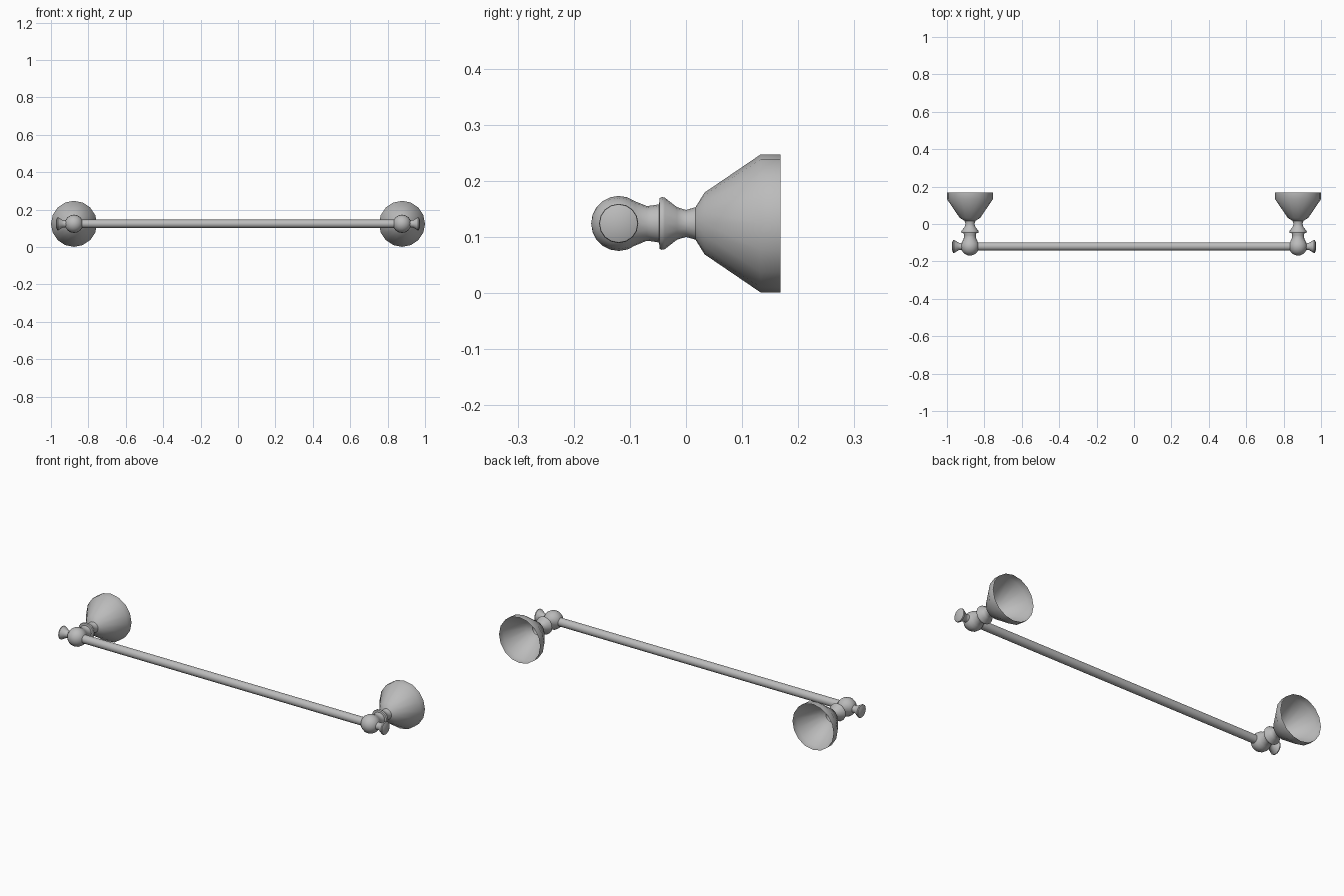
import bpy
import math
from mathutils import Vector

cube = bpy.data.objects.get("Cube")
if cube:
    bpy.data.objects.remove(cube, do_unlink=True)

metal = bpy.data.materials.new("satin grey metal")
metal.use_nodes = True
GREY = (0.5, 0.5, 0.5, 1)
metal.diffuse_color = GREY
metal.node_tree.nodes["Principled BSDF"].inputs["Base Color"].default_value = GREY

MOUNT_X, BAR_Y, AXIS_Z = 0.877, -0.12, 0.124


def lathe(name, profile, origin, axis, sides=16):
    """Spin (distance, radius) pairs around an axis; zero radius closes to a point."""
    axis = Vector(axis)
    up = Vector((0, 0, 1))
    side = up.cross(axis)
    verts, rings, faces = [], [], []
    for dist, radius in profile:
        count = sides if radius else 1
        rings.append([len(verts) + i % count for i in range(sides)])
        for i in range(count):
            a = math.tau * i / sides
            verts.append(Vector(origin) + axis * dist
                         + radius * (side * math.cos(a) + up * math.sin(a)))
    for low, high in zip(rings, rings[1:]):
        for i in range(sides):
            j = (i + 1) % sides
            quad = [low[j], low[i], high[i], high[j]]
            faces.append(list(dict.fromkeys(quad))[::-1])
    mesh = bpy.data.meshes.new(name)
    mesh.from_pydata(verts, [], faces)
    mesh.materials.append(metal)
    obj = bpy.data.objects.new(name, mesh)
    bpy.context.collection.objects.link(obj)
    bpy.ops.object.select_all(action='DESELECT')
    obj.select_set(True)
    bpy.context.view_layer.objects.active = obj
    bpy.ops.object.shade_smooth_by_angle(angle=math.radians(40))
    return obj


# Turned post: rounded ball end, waist, collar, neck and open flared bell
BALL = 0.049
ball = [(BAR_Y - BALL * math.cos(math.radians(a)),
         BALL * math.sin(math.radians(a)) if a else 0) for a in range(0, 140, 18)]
post = ball + [(-0.07, 0.031), (-0.06, 0.032), (-0.048, 0.034),
               (-0.047, 0.045), (-0.043, 0.047), (-0.038, 0.046),
               (-0.016, 0.029), (0, 0.024), (0.017, 0.029),
               (0.033, 0.055), (0.133, 0.123), (0.168, 0.123)]

# Flared finial with a shallow domed end
finial = [(0.035, 0.022), (0.05, 0.019), (0.06, 0.02), (0.075, 0.029),
          (0.085, 0.035), (0.09, 0.034), (0.095, 0.022), (0.097, 0)]

for label, s in (("left", 1), ("right", -1)):
    lathe(label + "_post", post, (s * MOUNT_X, 0, AXIS_Z), (0, 1, 0))
    lathe(label + "_finial", finial, (s * MOUNT_X, BAR_Y, AXIS_Z), (s, 0, 0))

# Straight rail between the two ball ends
lathe("rail", [(-MOUNT_X, 0.022), (MOUNT_X, 0.022)], (0, BAR_Y, AXIS_Z), (1, 0, 0))
